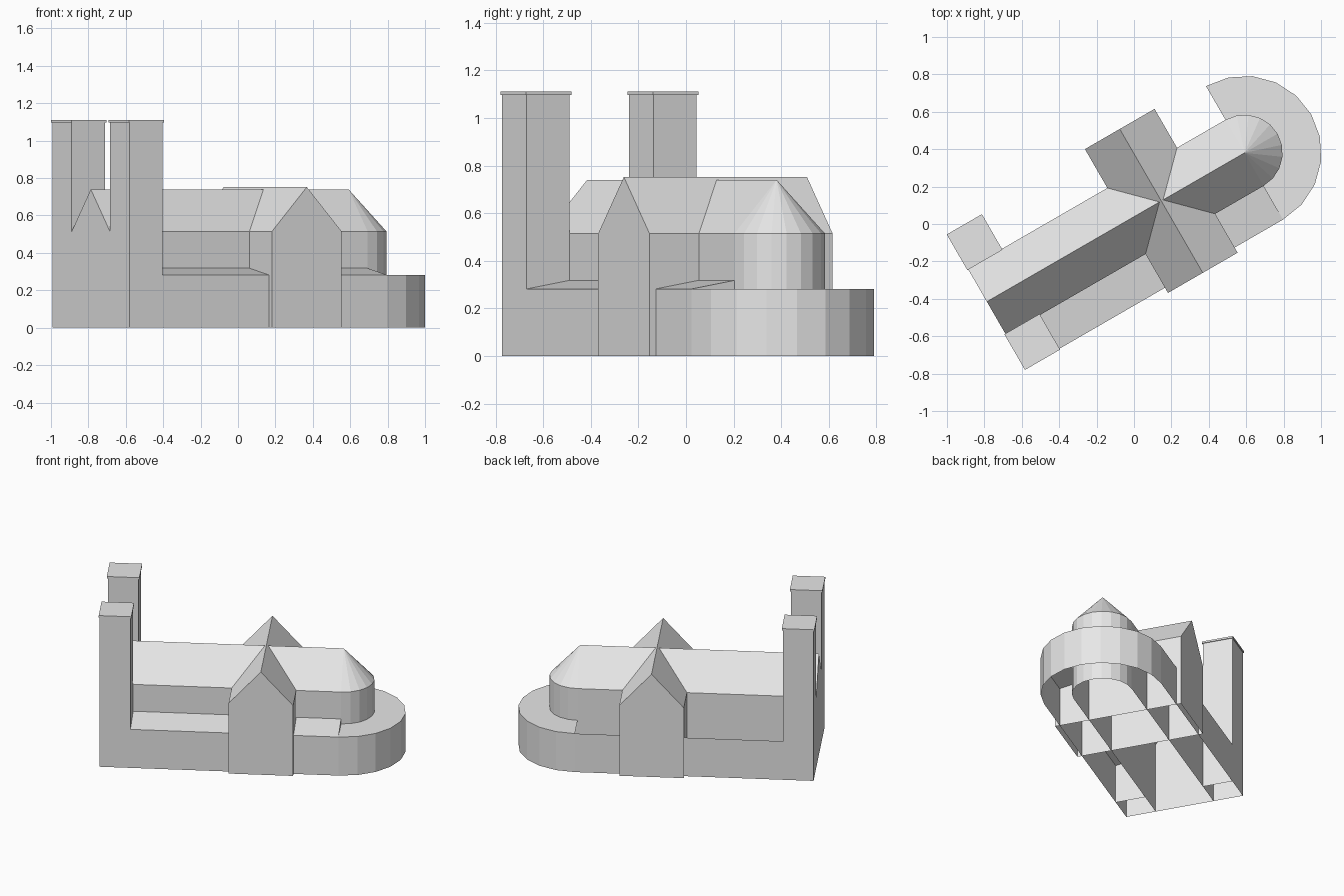
import bpy
import bmesh
from math import cos, sin, pi, radians
from mathutils import Matrix

if "Cube" in bpy.data.objects:
    bpy.data.objects.remove(bpy.data.objects["Cube"])

stone = bpy.data.materials.new("grey_stone")
stone.use_nodes = True
GREY = (0.8, 0.8, 0.8, 1)
stone.diffuse_color = GREY
stone.node_tree.nodes["Principled BSDF"].inputs["Base Color"].default_value = GREY

# The building's long axis is turned from the x axis
PLACE = Matrix.Rotation(radians(30), 4, "Z") @ Matrix.Translation((0, 0.034, 0))

WEST, EAST = -0.889, 0.702          # ends of the nave; apse centre at EAST
NAVE, AISLE = 0.204, 0.412          # half widths
EAVE, RIDGE, LOW, LEAN = 0.515, 0.74, 0.282, 0.318
TOWER_EAST = -0.684
T_WEST, T_EAST, T_HALF, T_RIDGE = -0.027, 0.403, 0.444, 0.752
SEGMENTS = 10


def build(name, faces):
    """Join corner lists into one open shell."""
    bm = bmesh.new()
    for face in faces:
        bm.faces.new([bm.verts.new(p) for p in face])
    bmesh.ops.remove_doubles(bm, verts=bm.verts, dist=1e-4)
    mesh = bpy.data.meshes.new(name)
    bm.to_mesh(mesh)
    bm.free()
    mesh.materials.append(stone)
    obj = bpy.data.objects.new(name, mesh)
    obj.matrix_world = PLACE
    bpy.context.collection.objects.link(obj)
    return obj


def walls(points, z0, z1):
    """Upright walls along a path whose outside is on its right."""
    return [[(*a, z0), (*b, z0), (*b, z1), (*a, z1)]
            for a, b in zip(points, points[1:])]


def rectangle(x0, x1, y0, y1):
    return [(x0, y0), (x1, y0), (x1, y1), (x0, y1)]


def flat(points, z):
    return [(*p, z) for p in points]


def gabled(start, end, half, ridge, gables=(True, True)):
    """House-shaped shell along x with an open underside."""
    profile = [(half, 0), (half, EAVE), (0, ridge), (-half, EAVE), (-half, 0)]
    faces = [[(start, *a), (start, *b), (end, *b), (end, *a)]
             for a, b in zip(profile, profile[1:])]
    if gables[0]:
        faces.append([(start, *p) for p in reversed(profile)])
    if gables[1]:
        faces.append([(end, *p) for p in profile])
    return faces


def arc(radius):
    return [(EAST + radius * cos(a), radius * sin(a))
            for a in (-pi / 2 + pi * i / SEGMENTS for i in range(SEGMENTS + 1))]


# Nave, open towards the apse
build("nave", gabled(WEST, EAST, NAVE, RIDGE, (True, False)))

# Transept: the same shell turned across the nave
middle = (T_WEST + T_EAST) / 2
turned = [[(middle - y, x, z) for x, y, z in face]
          for face in gabled(-T_HALF, T_HALF, (T_EAST - T_WEST) / 2, T_RIDGE)]
build("transept", turned)

# Rounded apse with half-cone roof
inner, outer = arc(NAVE), arc(AISLE)
build("apse_wall", walls(inner, 0, EAVE))
build("apse_roof", [[(*a, EAVE), (*b, EAVE), (EAST, 0, RIDGE)]
                    for a, b in zip(inner, inner[1:])])

# Low ambulatory around the apse
build("ambulatory", walls(outer, 0, LOW) +
      [[(*a, LOW), (*b, LOW), (*d, LOW), (*c, LOW)]
       for a, b, c, d in zip(outer, outer[1:], inner, inner[1:])])

# Aisles: one with a lean-to roof, the other only an outer wall
build("front_aisle_wall", walls([(TOWER_EAST, -AISLE), (EAST, -AISLE)], 0, LOW))
build("front_aisle_roof", [
    [(TOWER_EAST, -AISLE, LOW), (EAST, -AISLE, LOW),
     (EAST, -NAVE, LEAN), (TOWER_EAST, -NAVE, LEAN)],
    [(EAST, -AISLE, LOW), (EAST, -NAVE, LOW), (EAST, -NAVE, LEAN)]])
build("back_aisle_wall", walls([(EAST, AISLE), (TOWER_EAST, AISLE)], 0, LOW))

# Twin west towers with thin overhanging caps
LIP, CAP, TOP = 0.006, 1.097, 1.11
for name, y0, y1 in (("front", -AISLE, -NAVE), ("back", NAVE, AISLE)):
    shaft = rectangle(WEST, TOWER_EAST, y0, y1)
    cap = rectangle(WEST - LIP, TOWER_EAST + LIP, y0 - LIP, y1 + LIP)
    build(name + "_tower", walls(shaft + shaft[:1], 0, CAP))
    build(name + "_tower_cap", walls(cap + cap[:1], CAP, TOP) +
          [flat(cap, TOP), flat(cap[::-1], CAP)])
